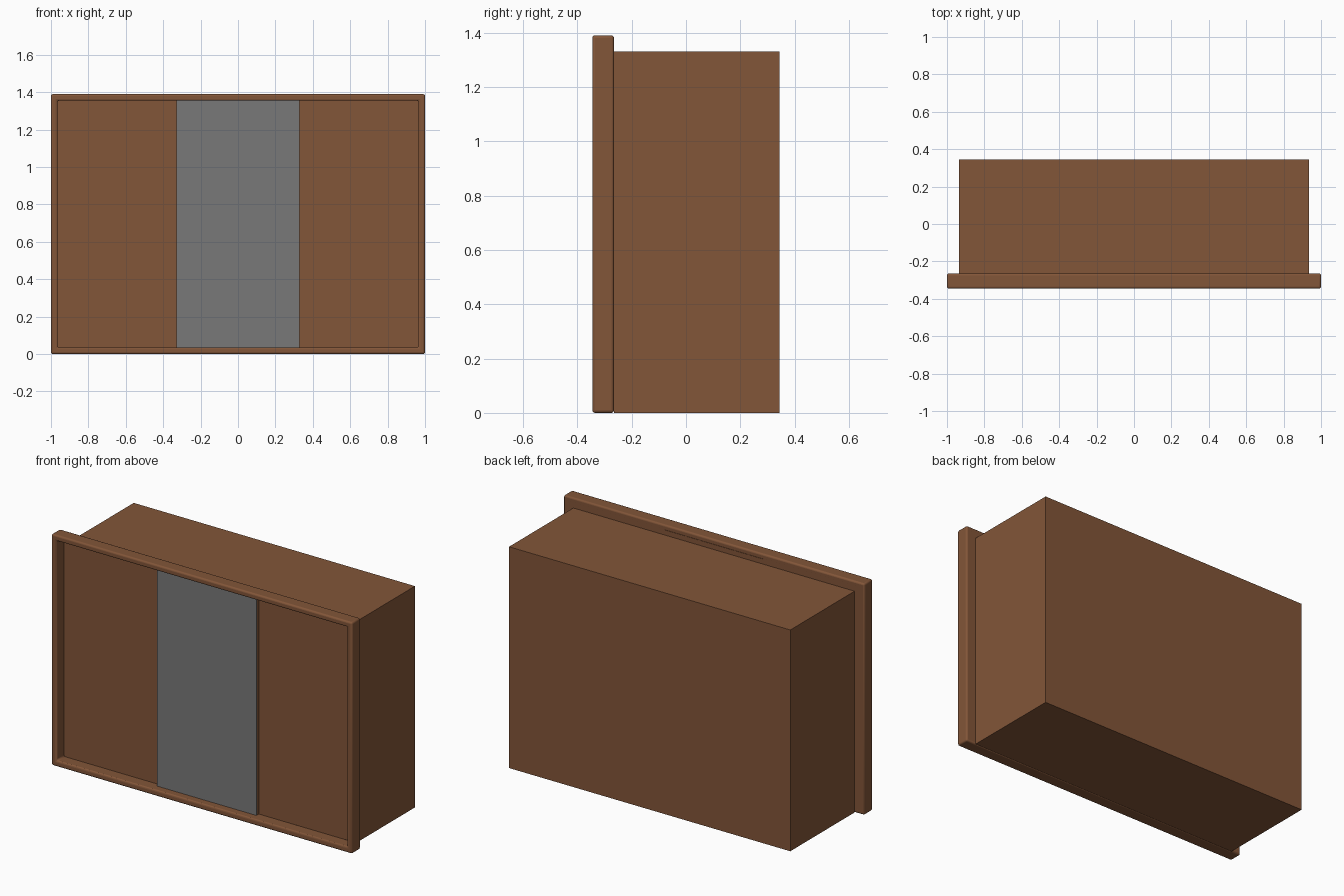
import bpy, bmesh

if "Cube" in bpy.data.objects:
    bpy.data.objects.remove(bpy.data.objects["Cube"])


def material(name, rgb):
    m = bpy.data.materials.new(name)
    m.diffuse_color = (*rgb, 1)
    m.use_nodes = True
    m.node_tree.nodes["Principled BSDF"].inputs["Base Color"].default_value = m.diffuse_color
    return m


brown = material("brown wood", (0.225, 0.092, 0.040))
grey = material("grey mirror", (0.19, 0.19, 0.19))


def add_object(name, bm, mat):
    bmesh.ops.recalc_face_normals(bm, faces=bm.faces)
    mesh = bpy.data.meshes.new(name)
    bm.to_mesh(mesh)
    bm.free()
    mesh.materials.append(mat)
    ob = bpy.data.objects.new(name, mesh)
    bpy.context.collection.objects.link(ob)
    return ob


def box(name, x, y, z, mat):
    bm = bmesh.new()
    bmesh.ops.create_cube(bm, size=1)
    for v in bm.verts:
        v.co = [lo + (c + 0.5) * (hi - lo) for c, (lo, hi) in zip(v.co, (x, y, z))]
    return add_object(name, bm, mat)


# cabinet body behind the frame
box("cabinet_body", (-0.935, 0.935), (-0.265, 0.345), (0, 1.33), brown)

# front frame: rectangular ring with rounded edges
FRONT, BACK, H, W = -0.345, -0.265, 1.39, 0.035
bm = bmesh.new()
rings = []
for inset, y in ((0, FRONT), (W, FRONT), (W, BACK), (0, BACK)):
    a, lo, hi = 1 - inset, inset, H - inset
    rings.append([bm.verts.new((x, y, z)) for x, z in ((-a, lo), (a, lo), (a, hi), (-a, hi))])
for i in range(4):
    r, s = rings[i], rings[(i + 1) % 4]
    for j in range(4):
        k = (j + 1) % 4
        bm.faces.new((r[j], r[k], s[k], s[j]))
frame = add_object("front_frame", bm, brown)
bevel = frame.modifiers.new("rounded edges", "BEVEL")
bevel.width = 0.01
bevel.segments = 3
bevel.limit_method = "ANGLE"
bpy.context.view_layer.objects.active = frame
frame.select_set(True)
bpy.ops.object.shade_smooth_by_angle()

# backing panel fills the frame opening; its face shows as the two side doors
for side, x in (("left", (-0.98, -0.33)), ("right", (0.33, 0.98))):
    box(side + "_door", x, (-0.273, -0.2651), (0.02, 1.37), brown)

# middle sliding door stands forward, faced with a grey mirror
box("middle_door", (-0.33, 0.33), (-0.293, -0.2651), (0.03, 1.36), brown)
box("middle_mirror", (-0.33, 0.33), (-0.297, -0.293), (0.035, 1.355), grey)
